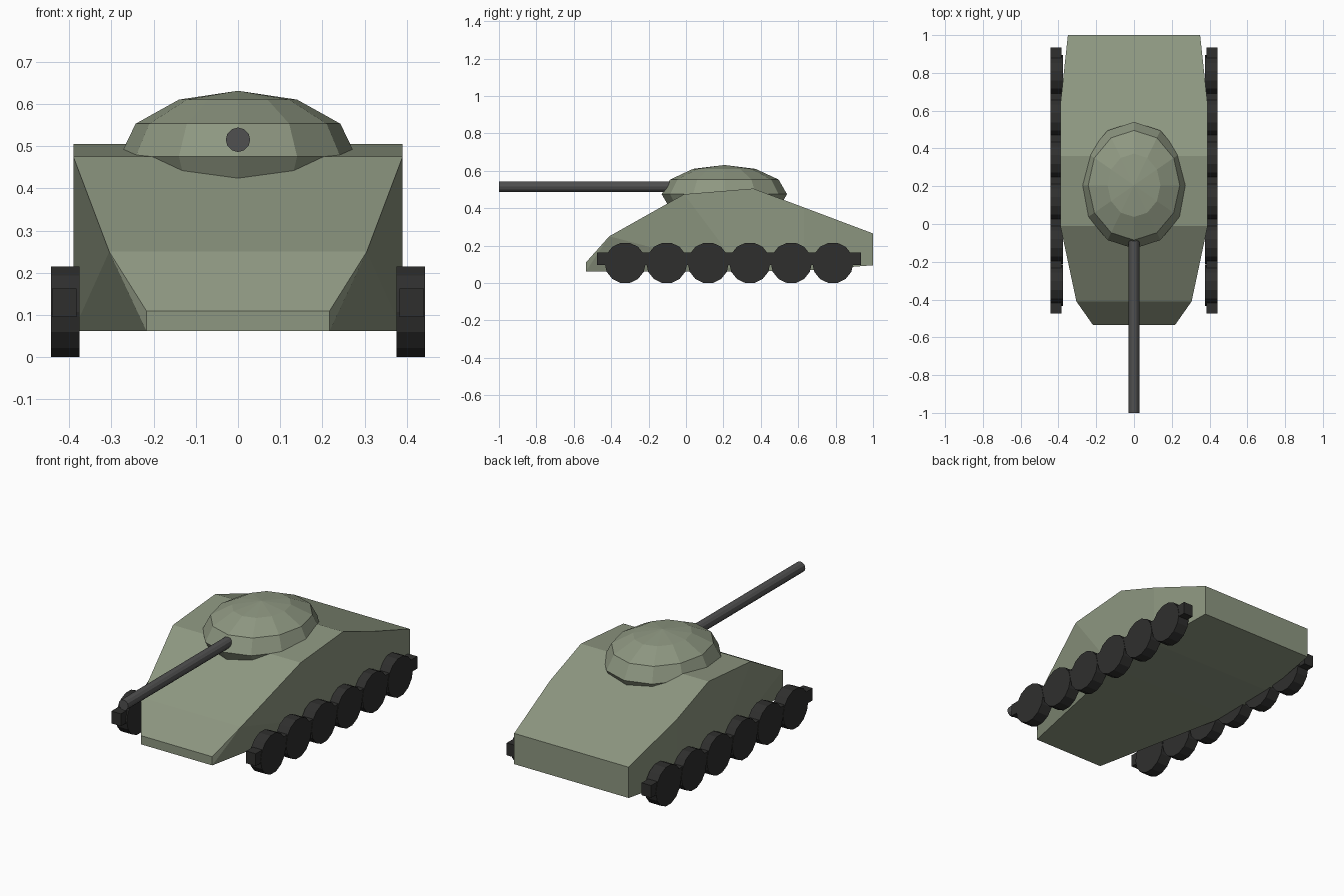
import bpy, bmesh
from math import pi

if "Cube" in bpy.data.objects:
    bpy.data.objects.remove(bpy.data.objects["Cube"])


def material(name, rgb):
    m = bpy.data.materials.new(name)
    m.diffuse_color = (*rgb, 1)
    m.use_nodes = True
    m.node_tree.nodes["Principled BSDF"].inputs["Base Color"].default_value = m.diffuse_color
    return m


green = material("green_paint", (0.27, 0.31, 0.22))
black = material("black_rubber", (0.028, 0.028, 0.027))
steel = material("gun_steel", (0.08, 0.08, 0.08))


def finish(name, mat):
    ob = bpy.context.object
    ob.name = name
    ob.data.materials.append(mat)
    return ob


def cylinder(name, mat, sides, radius, depth, loc, rot):
    bpy.ops.mesh.primitive_cylinder_add(vertices=sides, radius=radius, depth=depth,
                                        location=loc, rotation=rot)
    return finish(name, mat)


# Hull: convex shell around half-width stations (x, y, z), mirrored
stations = [
    (0.217, -0.535, 0.062), (0.217, -0.535, 0.11),   # nose plate
    (0.305, -0.41, 0.25), (0.39, -0.01, 0.475),      # sloped front
    (0.39, 0.36, 0.505), (0.39, 0.63, 0.404),        # roof and rear deck
    (0.35, 1.0, 0.265), (0.35, 1.0, 0.095),          # rear plate
    (0.39, 0.30, 0.062), (0.39, 0.63, 0.066),        # belly
]
bm = bmesh.new()
for x, y, z in stations:
    for s in (-1, 1):
        bm.verts.new((s * x, y, z))
bmesh.ops.convex_hull(bm, input=bm.verts[:])
bmesh.ops.dissolve_limit(bm, angle_limit=0.01, verts=bm.verts[:], edges=bm.edges[:])
bmesh.ops.recalc_face_normals(bm, faces=bm.faces[:])
mesh = bpy.data.meshes.new("hull")
bm.to_mesh(mesh)
bm.free()
mesh.materials.append(green)
bpy.context.collection.objects.link(bpy.data.objects.new("hull", mesh))

# Turret: flattened low-poly sphere sunk into the roof
bpy.ops.mesh.primitive_uv_sphere_add(segments=12, ring_count=6, radius=1,
                                     location=(0, 0.205, 0.475))
bpy.context.object.scale = (0.28, 0.335, 0.156)
finish("turret", green)

# Gun barrel
cylinder("gun_barrel", steel, 12, 0.029, 1.0, (0, -0.5, 0.515), (pi / 2, 0, 0))

# Running gear on both sides: track bar and six road wheels
for side, s in (("left", -1), ("right", 1)):
    bpy.ops.mesh.primitive_cube_add(size=1, location=(s * 0.412, 0.23, 0.129))
    bpy.context.object.scale = (0.058, 1.41, 0.068)
    finish(side + "_track_bar", black)
    for i in range(6):
        cylinder(f"{side}_road_wheel_{i + 1}", black, 14, 0.11, 0.068,
                 (s * 0.409, -0.325 + i * 0.222, 0.1075), (0, pi / 2, 0))
